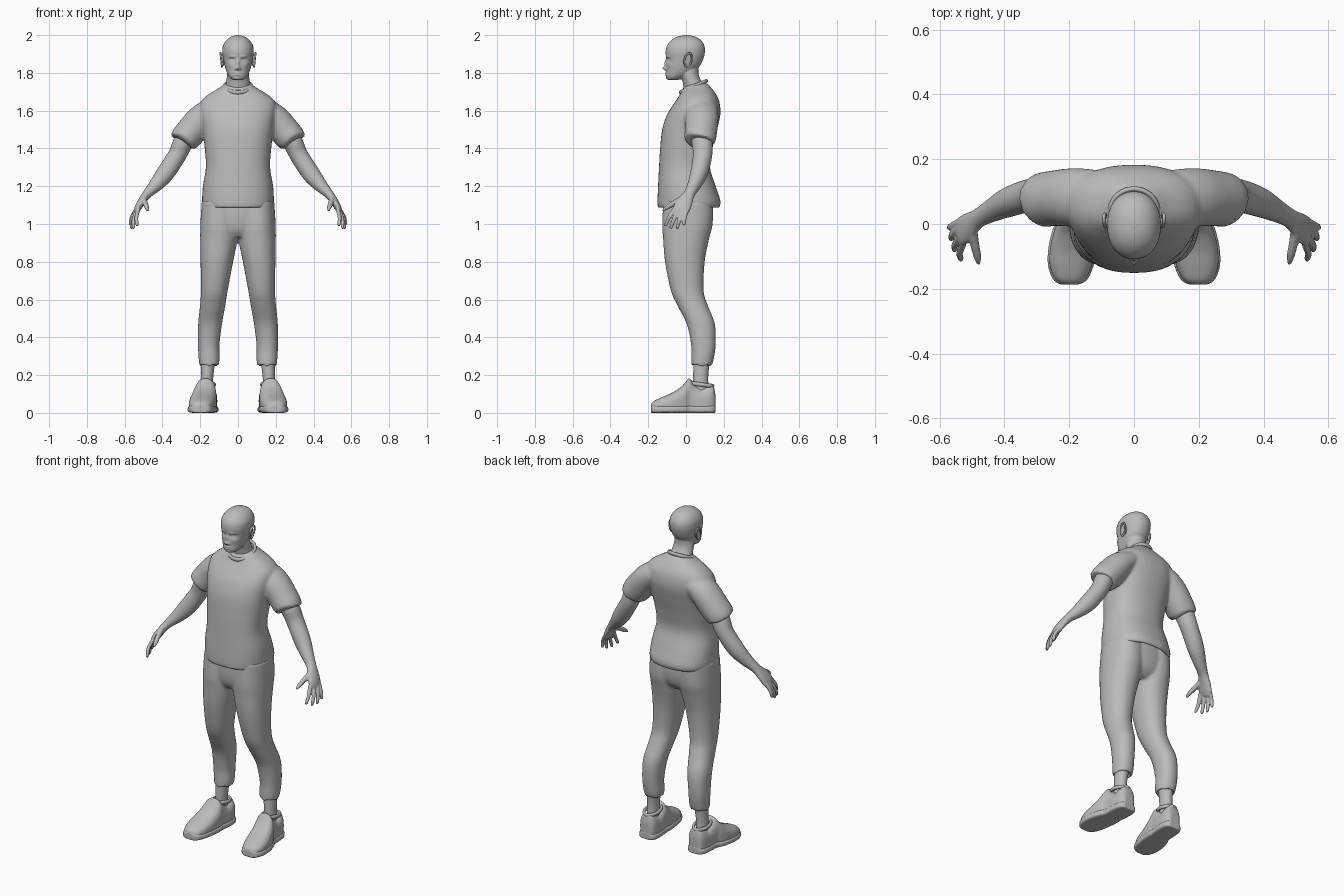
import bpy
import bmesh
from math import sin, cos, pi, exp, copysign
from mathutils import Vector

if "Cube" in bpy.data.objects:
    bpy.data.objects.remove(bpy.data.objects["Cube"])

GREY = (0.5, 0.5, 0.5, 1)
clay = bpy.data.materials.new("plain grey")
clay.use_nodes = True
clay.diffuse_color = GREY
clay.node_tree.nodes["Principled BSDF"].inputs["Base Color"].default_value = GREY


def spline(rows, steps):
    """Smooth interpolation through rows of numbers."""
    result = []
    for i in range(len(rows) - 1):
        a, b = rows[max(i - 1, 0)], rows[i]
        c, d = rows[i + 1], rows[min(i + 2, len(rows) - 1)]
        for k in range(steps):
            t = k / steps
            result.append([q + t * (r - p) / 2 + t * t * (p - 2.5 * q + 2 * r - s / 2)
                           + t ** 3 * (1.5 * (q - r) + (s - p) / 2)
                           for p, q, r, s in zip(a, b, c, d)])
    return result + [list(rows[-1])]


def power(v, e):
    return copysign(abs(v) ** e, v)


def skin(bm, rings, closed=False):
    """Join rings of points with quads and cap the ends."""
    loops = [[bm.verts.new(p) for p in ring] for ring in rings]
    n = len(loops[0])
    pairs = list(zip(loops, loops[1:]))
    if closed:
        pairs.append((loops[-1], loops[0]))
    else:
        bm.faces.new(loops[0])
        bm.faces.new(loops[-1])
    for a, b in pairs:
        for i in range(n):
            j = (i + 1) % n
            bm.faces.new((a[i], a[j], b[j], b[i]))


def angles(n):
    return [2 * pi * i / n for i in range(n)]


def column(bm, rows, side=1, n=48, e=0.85, steps=5, shape=None):
    """Upright loft; rows are z, centre x, half width, front y, back y."""
    rings = []
    for z, cx, w, front, back in spline(rows, steps):
        ring = []
        for a in angles(n):
            x = cx + w * power(cos(a), e)
            y = (front + back) / 2 + (back - front) / 2 * power(sin(a), e)
            if shape and sin(a) < 0:
                y += shape(x, z) * min(1, -3 * sin(a))
            ring.append((x * side, y, z))
        rings.append(ring)
    skin(bm, rings)


def limb(bm, rows, side=1, n=24, steps=4):
    """Tube along a path; rows are x, y, z, thickness, depth."""
    rows = spline(rows, steps)
    points = [Vector(r[:3]) for r in rows]
    rings = []
    for i, p in enumerate(points):
        tangent = (points[min(i + 1, len(points) - 1)] - points[max(i - 1, 0)]).normalized()
        depth = (Vector((0, 1, 0)) - tangent * tangent.y).normalized()
        across = depth.cross(tangent)
        ring = [p + across * rows[i][3] * cos(a) + depth * rows[i][4] * sin(a) for a in angles(n)]
        rings.append([(v.x * side, v.y, v.z) for v in ring])
    skin(bm, rings)


def band(bm, x, w, front, back, z_front, z_back, r, side=1):
    """Closed tilted ring of round section."""
    rings = []
    for a in angles(48):
        t = (1 + sin(a)) / 2
        core = Vector((x + w * cos(a), front + (back - front) * t, z_front + (z_back - z_front) * t))
        out = Vector((cos(a), sin(a), 0))
        ring = [core + out * r * cos(b) + Vector((0, 0, 1.4 * r * sin(b))) for b in angles(12)]
        rings.append([(v.x * side, v.y, v.z) for v in ring])
    skin(bm, rings, closed=True)


def finish(name, bm, voxel=0, smooth=0):
    """Make the object; a voxel size fuses its pieces into one skin."""
    bmesh.ops.recalc_face_normals(bm, faces=bm.faces)
    for f in bm.faces:
        f.smooth = True
    mesh = bpy.data.meshes.new(name)
    bm.to_mesh(mesh)
    bm.free()
    mesh.materials.append(clay)
    obj = bpy.data.objects.new(name, mesh)
    bpy.context.collection.objects.link(obj)
    if voxel:
        fuse = obj.modifiers.new("fuse", "REMESH")
        fuse.mode, fuse.voxel_size, fuse.use_smooth_shade = "VOXEL", voxel, True
    if smooth:
        soft = obj.modifiers.new("soften", "SMOOTH")
        soft.factor, soft.iterations = 0.5, smooth


# Facial relief: x, z, spread in x, spread in z, height
FACE = [(0, 1.825, .010, .009, .021), (0, 1.85, .008, .02, .011), (.012, 1.821, .006, .006, .008),
        (.032, 1.868, .016, .010, -.012), (.032, 1.866, .010, .006, .007),
        (.03, 1.886, .018, .005, .005), (0, 1.801, .016, .004, .007), (0, 1.790, .013, .004, .007),
        (0, 1.770, .014, .008, .004), (.045, 1.84, .012, .012, .003)]


def relief(x, z):
    return -sum(h * exp(-((abs(x) - cx) / sx) ** 2 - ((z - cz) / sz) ** 2)
                for cx, cz, sx, sz, h in FACE)


# Head and neck
bm = bmesh.new()
column(bm, [(1.762, 0, .02, -.09, -.05), (1.768, 0, .036, -.1, -.02), (1.785, 0, .051, -.105, .01),
            (1.81, 0, .062, -.104, .045), (1.84, 0, .071, -.105, .075), (1.875, 0, .078, -.104, .092),
            (1.91, 0, .083, -.108, .1), (1.945, 0, .079, -.1, .097), (1.975, 0, .06, -.075, .077),
            (1.993, 0, .033, -.042, .045), (2, 0, .004, -.004, .006)],
       n=128, e=.93, steps=8, shape=relief)
column(bm, [(1.66, 0, .07, 0, .12), (1.72, 0, .066, -.012, .108), (1.76, 0, .061, -.02, .08),
            (1.8, 0, .057, -.035, .066), (1.85, 0, .05, -.03, .07)], e=1)
finish("head", bm, .004, 2)

# Shirt: torso with turned-in hem, plus sleeves
bm = bmesh.new()
column(bm, [(1.13, 0, .165, -.12, .15), (1.095, 0, .17, -.13, .16), (1.086, 0, .184, -.147, .174),
            (1.12, 0, .19, -.151, .183), (1.2, 0, .186, -.148, .157), (1.3, 0, .17, -.143, .127),
            (1.4, 0, .176, -.137, .14), (1.5, 0, .188, -.126, .165), (1.58, 0, .2, -.1, .182),
            (1.64, 0, .2, -.062, .178), (1.68, 0, .165, -.036, .163), (1.72, 0, .1, -.015, .135),
            (1.745, 0, .065, .015, .112)])
for side in (1, -1):
    limb(bm, [(.07, .075, 1.625, .045, .075), (.13, .08, 1.605, .065, .088), (.19, .082, 1.56, .077, .09),
              (.24, .08, 1.5, .081, .086), (.284, .074, 1.449, .077, .083),
              (.278, .074, 1.454, .064, .07), (.262, .076, 1.475, .058, .062)], side, n=36)
finish("shirt", bm, .008, 5)

# Ribbed neckline
bm = bmesh.new()
band(bm, 0, .073, -.03, .108, 1.697, 1.757, .008)
finish("collar", bm)

for side, label in ((1, "left"), (-1, "right")):
    # Bare arm, palm, fingers and thumb
    bm = bmesh.new()
    limb(bm, [(.2, .085, 1.55, .05, .055), (.283, .085, 1.445, .053, .056), (.322, .088, 1.365, .049, .051),
              (.385, .068, 1.268, .048, .046), (.435, .043, 1.207, .037, .036),
              (.48, .018, 1.16, .025, .03), (.508, -.004, 1.122, .021, .041),
              (.53, -.022, 1.085, .018, .046), (.541, -.032, 1.06, .011, .036)], side)
    for base, tip in (((.527, -.062, 1.08), (.535, -.112, .988)), ((.537, -.041, 1.07), (.555, -.083, .974)),
                      ((.543, -.016, 1.07), (.566, -.048, .974)), ((.54, .006, 1.075), (.572, -.013, .993))):
        a, b = Vector(base), Vector(tip)
        bend = a.lerp(b, .5) + Vector((.007, -.003, 0))
        limb(bm, [(*a, .011, .011), (*bend, .0105, .0105), (*a.lerp(b, .9), .009, .009),
                  (*b, .004, .004)], side, n=16)
    limb(bm, [(.5, -.012, 1.135, .016, .02), (.492, -.06, 1.112, .014, .015),
              (.483, -.1, 1.088, .012, .012), (.479, -.125, 1.07, .005, .005)], side, n=16)
    finish(label + "_arm", bm, .005, 2)

    # Ear: flattened bowl with a raised rim
    bm = bmesh.new()
    limb(bm, [(.074, .006, 1.868, .03, .016), (.084, .01, 1.869, .034, .019), (.087, .011, 1.869, .026, .012)], side)
    rings = []
    for a in angles(32):
        core = Vector((.089 + .004 * sin(a), .011 + .019 * cos(a) + .006 * sin(a), 1.869 + .036 * sin(a)))
        out = Vector((0, cos(a), sin(a)))
        rings.append([((core.x + .005 * cos(b)) * side, *(core + out * .005 * sin(b)).yz) for b in angles(10)])
    skin(bm, rings, closed=True)
    finish(label + "_ear", bm)

    # Ankle
    bm = bmesh.new()
    column(bm, [(.07, .165, .036, .03, .125), (.13, .165, .033, .036, .12), (.2, .163, .033, .038, .118),
                (.3, .156, .04, .04, .13)], side, e=1)
    finish(label + "_ankle", bm)

    # Shoe upper and sole, lofted from toe to heel; rows are y, centre x, half width, top
    shoe = spline([(-.186, .198, .022, .045), (-.172, .197, .046, .062), (-.13, .195, .064, .082),
                   (-.08, .19, .069, .103), (-.03, .182, .067, .134), (0, .176, .062, .166),
                   (.018, .172, .056, .184), (.045, .168, .055, .152), (.08, .166, .056, .13),
                   (.12, .164, .053, .145), (.145, .163, .043, .146), (.155, .163, .028, .1)], 4)
    for part, grow, height in (("shoe", 0, 0), ("sole", .006, .042)):
        bm = bmesh.new()
        rings = []
        for y, cx, w, top in shoe:
            half = (height or top) / 2
            rings.append([((cx + (w + grow) * power(cos(a), .4 if sin(a) < 0 or height else .8)) * side,
                           y * (1 + grow / 2), half + half * power(sin(a), .4 if sin(a) < 0 else .9))
                          for a in angles(40)])
        skin(bm, rings)
        finish(label + "_" + part, bm, .005, 2)
    bm = bmesh.new()
    band(bm, .166, .041, .022, .142, .158, .142, .008, side)
    finish(label + "_shoe_collar", bm)

# Trousers: hips, two legs and turned-in cuffs
bm = bmesh.new()
column(bm, [(.93, 0, .09, -.085, .09), (.97, 0, .14, -.11, .125), (1.03, 0, .165, -.12, .14),
            (1.12, 0, .165, -.12, .14)])
for side in (1, -1):
    column(bm, [(.275, .155, .036, .04, .122), (.252, .154, .042, .036, .128), (.25, .153, .05, .03, .136),
                (.285, .153, .055, .029, .147), (.36, .155, .057, .027, .157), (.47, .148, .063, .004, .153),
                (.57, .134, .067, -.046, .115), (.65, .125, .071, -.081, .093), (.8, .112, .086, -.111, .099),
                (.92, .101, .099, -.121, .122), (1.0, .099, .1, -.126, .141), (1.12, .098, .094, -.12, .142)],
           side, e=.92)
finish("trousers", bm, .008, 5)
